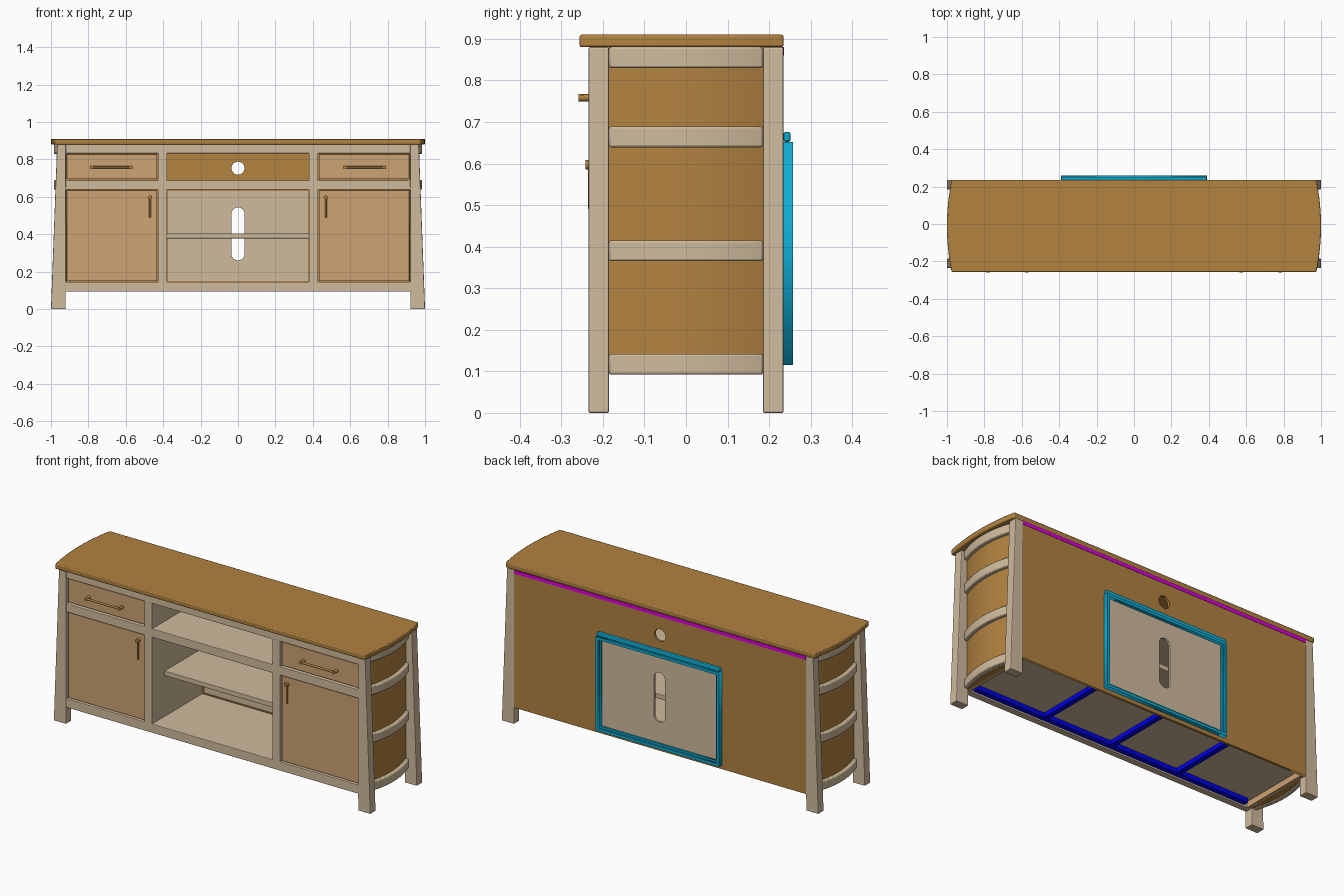
import bpy, bmesh, math
from mathutils import Vector

if "Cube" in bpy.data.objects:
    bpy.data.objects.remove(bpy.data.objects["Cube"], do_unlink=True)


def linear(c):
    c /= 255
    return c / 12.92 if c <= 0.04045 else ((c + 0.055) / 1.055) ** 2.4


def material(name, *rgb):
    m = bpy.data.materials.new(name)
    m.use_nodes = True
    col = [linear(c) for c in rgb] + [1]
    m.diffuse_color = col
    m.node_tree.nodes["Principled BSDF"].inputs["Base Color"].default_value = col
    return m


BEIGE = material("beige_wood", 208, 187, 157)
BROWN = material("brown_wood", 178, 130, 64)
TAN = material("tan_wood", 206, 163, 115)
CYAN = material("cyan_trim", 16, 172, 212)
MAGENTA = material("magenta_strip", 225, 0, 225)
BLUE = material("blue_brace", 0, 0, 235)


def finish(name, bm, mat, bevel=0.0, smooth=False):
    bmesh.ops.recalc_face_normals(bm, faces=bm.faces)
    mesh = bpy.data.meshes.new(name)
    bm.to_mesh(mesh)
    bm.free()
    mesh.materials.append(mat)
    ob = bpy.data.objects.new(name, mesh)
    bpy.context.collection.objects.link(ob)
    if bevel:
        mod = ob.modifiers.new("soft_edges", "BEVEL")
        mod.width, mod.segments, mod.limit_method = bevel, 2, "ANGLE"
    if smooth:
        bpy.ops.object.select_all(action="DESELECT")
        ob.select_set(True)
        bpy.context.view_layer.objects.active = ob
        bpy.ops.object.shade_smooth_by_angle(angle=math.radians(35))
    return ob


def prism(name, pts, axis, lo, hi, mat, bevel=0.0, smooth=False):
    """Extrude a 2D outline along y (points are x, z) or z (points are x, y)."""
    bm = bmesh.new()
    place = (lambda a, b, d: (a, d, b)) if axis == "y" else (lambda a, b, d: (a, b, d))
    face = bm.faces.new([bm.verts.new(place(a, b, lo)) for a, b in pts])
    out = bmesh.ops.extrude_face_region(bm, geom=[face])
    moved = [v for v in out["geom"] if isinstance(v, bmesh.types.BMVert)]
    bmesh.ops.translate(bm, verts=moved, vec=Vector(place(0, 0, hi - lo)))
    return finish(name, bm, mat, bevel, smooth)


def box(name, x, y, z, mat, bevel=0.0):
    x0, x1 = sorted(x)
    return prism(name, [(x0, y[0]), (x1, y[0]), (x1, y[1]), (x0, y[1])], "z", *z, mat, bevel)


def rod(name, p, q, r, mat, sides=16):
    p, q = Vector(p), Vector(q)
    bm = bmesh.new()
    bmesh.ops.create_cone(bm, cap_ends=True, segments=sides, radius1=r, radius2=r,
                          depth=(q - p).length)
    turn = (q - p).to_track_quat("Z", "Y").to_matrix().to_4x4()
    turn.translation = (p + q) / 2
    bmesh.ops.transform(bm, matrix=turn, verts=bm.verts)
    return finish(name, bm, mat, 0, True)


def rect(x, z0, z1):
    return [(-x, z0), (x, z0), (x, z1), (-x, z1)]


def slot(r, z0, z1, n=12):
    """Upright slot outline with round ends; a circle when z0 equals z1."""
    arc = [(r * math.cos(math.pi * i / n), r * math.sin(math.pi * i / n)) for i in range(n + 1)]
    top, low = [(a, z1 + b) for a, b in arc], [(-a, z0 - b) for a, b in arc]
    return top + low if z1 > z0 else top + low[1:-1]


def sheet(name, loops, y0, y1, mat):
    """Upright board with holes: the first loop is the outline."""
    cu = bpy.data.curves.new(name, "CURVE")
    cu.dimensions, cu.fill_mode, cu.extrude = "2D", "BOTH", (y1 - y0) / 2
    for pts in loops:
        sp = cu.splines.new("POLY")
        sp.points.add(len(pts) - 1)
        for p, (a, b) in zip(sp.points, pts):
            p.co = (a, b, 0, 1)
        sp.use_cyclic_u = True
    cu.materials.append(mat)
    ob = bpy.data.objects.new(name, cu)
    bpy.context.collection.objects.link(ob)
    ob.rotation_euler.x = math.pi / 2
    ob.location.y = (y0 + y1) / 2
    bpy.ops.object.select_all(action="DESELECT")
    ob.select_set(True)
    bpy.context.view_layer.objects.active = ob
    bpy.ops.object.convert(target="MESH")


def bow(end, bulge, y0, y1, n=16):
    """Bowed edge running from y0 to y1."""
    return [(end + bulge * (1 - (2 * i / n - 1) ** 2), y0 + (y1 - y0) * i / n)
            for i in range(n + 1)]


FRONT, BACK, IN = -0.235, 0.235, 0.185

# Top board with bowed ends
edge = bow(0.975, 0.025, -0.256, BACK)
prism("top_board", edge + [(-x, y) for x, y in reversed(edge)], "z", 0.88, 0.91, BROWN, 0.005, True)

for s, side in ((1, "left"), (-1, "right")):
    # Tapered legs
    outline = [(s * x, z) for x, z in ((0.922, 0), (1, 0), (0.967, 0.88), (0.92, 0.88))]
    prism(f"{side}_front_leg", outline, "y", FRONT, -IN, BEIGE, 0.004)
    prism(f"{side}_back_leg", outline, "y", IN, BACK, BEIGE, 0.004)

    # Bowed end panel and its rails
    arc = [(s * x, y) for x, y in bow(0.93, 0.033, -IN, IN)]
    prism(f"{side}_end_panel", arc + [(s * 0.92, IN), (s * 0.92, -IN)], "z", 0.095, 0.88,
          BROWN, 0, True)
    for i, z in enumerate((0.092, 0.365, 0.639, 0.83)):
        outer = bow(0.95, 0.035, -IN, IN)
        inner = bow(0.925, 0.03, -IN, IN)
        ring = [(s * x, y) for x, y in outer + inner[::-1]]
        prism(f"{side}_end_rail_{i + 1}", ring, "z", z, z + 0.05, BEIGE, 0.005, True)

    # Cabinet wall, divider and front stile
    box(f"{side}_cabinet_wall", (s * 0.9, s * 0.92), (-0.2, 0.22), (0.095, 0.88), TAN)
    box(f"{side}_divider", (s * 0.38, s * 0.41), (-0.2, 0.22), (0.13, 0.88), BEIGE)
    box(f"{side}_stile", (s * 0.38, s * 0.428), (-0.232, -0.195), (0.14, 0.835), BEIGE, 0.002)

    # Drawer front with bar handle
    box(f"{side}_drawer_front", (s * 0.432, s * 0.916), (-0.224, -0.2), (0.694, 0.828), TAN, 0.003)
    rod(f"{side}_drawer_bar", (s * 0.565, -0.25, 0.758), (s * 0.79, -0.25, 0.758), 0.006, BROWN)
    for i, x in enumerate((0.573, 0.782)):
        rod(f"{side}_drawer_post_{i + 1}", (s * x, -0.222, 0.758), (s * x, -0.259, 0.758),
            0.009, BROWN)

    # Door with hanging pull
    box(f"{side}_door", (s * 0.432, s * 0.916), (-0.224, -0.2), (0.149, 0.635), TAN, 0.003)
    rod(f"{side}_door_knob", (s * 0.47, -0.222, 0.597), (s * 0.47, -0.242, 0.597), 0.011, BROWN)
    rod(f"{side}_door_pull", (s * 0.47, -0.231, 0.49), (s * 0.47, -0.231, 0.597), 0.005, BROWN)

# Front rails
for name, z in (("bottom", (0.094, 0.145)), ("middle", (0.639, 0.688)), ("top", (0.832, 0.88))):
    box(f"{name}_front_rail", (-0.925, 0.925), (-0.232, -0.195), z, BEIGE, 0.003)

# Boards inside the open bay
box("bottom_board", (-0.9, 0.9), (-0.2, 0.22), (0.128, 0.145), BEIGE)
box("niche_board", (-0.385, 0.385), (-0.2, 0.22), (0.66, 0.688), BEIGE)
box("bay_shelf", (-0.38, 0.38), (-0.12, 0.215), (0.378, 0.405), BEIGE, 0.002)

# Back panel with cable hole and opening, and the slotted access panel
sheet("back_panel", [rect(0.921, 0.094, 0.88), rect(0.373, 0.15, 0.63),
                     slot(0.035, 0.753, 0.753)], 0.22, 0.234, BROWN)
sheet("access_panel", [rect(0.38, 0.125, 0.645), slot(0.035, 0.295, 0.508)], 0.227, 0.239, BEIGE)
box("back_top_strip", (-0.92, 0.92), (0.225, 0.236), (0.86, 0.88), MAGENTA)

# Trim around the access panel
sheet("trim_outer", [rect(0.39, 0.115, 0.652), rect(0.374, 0.131, 0.636)], 0.234, 0.258, CYAN)
sheet("trim_inner", [rect(0.38, 0.125, 0.65), rect(0.363, 0.142, 0.64)], 0.234, 0.248, CYAN)
box("trim_top_bar", (-0.39, 0.39), (0.234, 0.252), (0.652, 0.676), CYAN, 0.006)

# Braces under the bottom board
box("long_brace", (-0.88, 0.88), (-0.195, -0.165), (0.103, 0.128), BLUE)
for i, x in enumerate((-0.43, 0, 0.43)):
    box(f"cross_brace_{i + 1}", (x - 0.015, x + 0.015), (-0.165, 0.22), (0.103, 0.128), BLUE)
